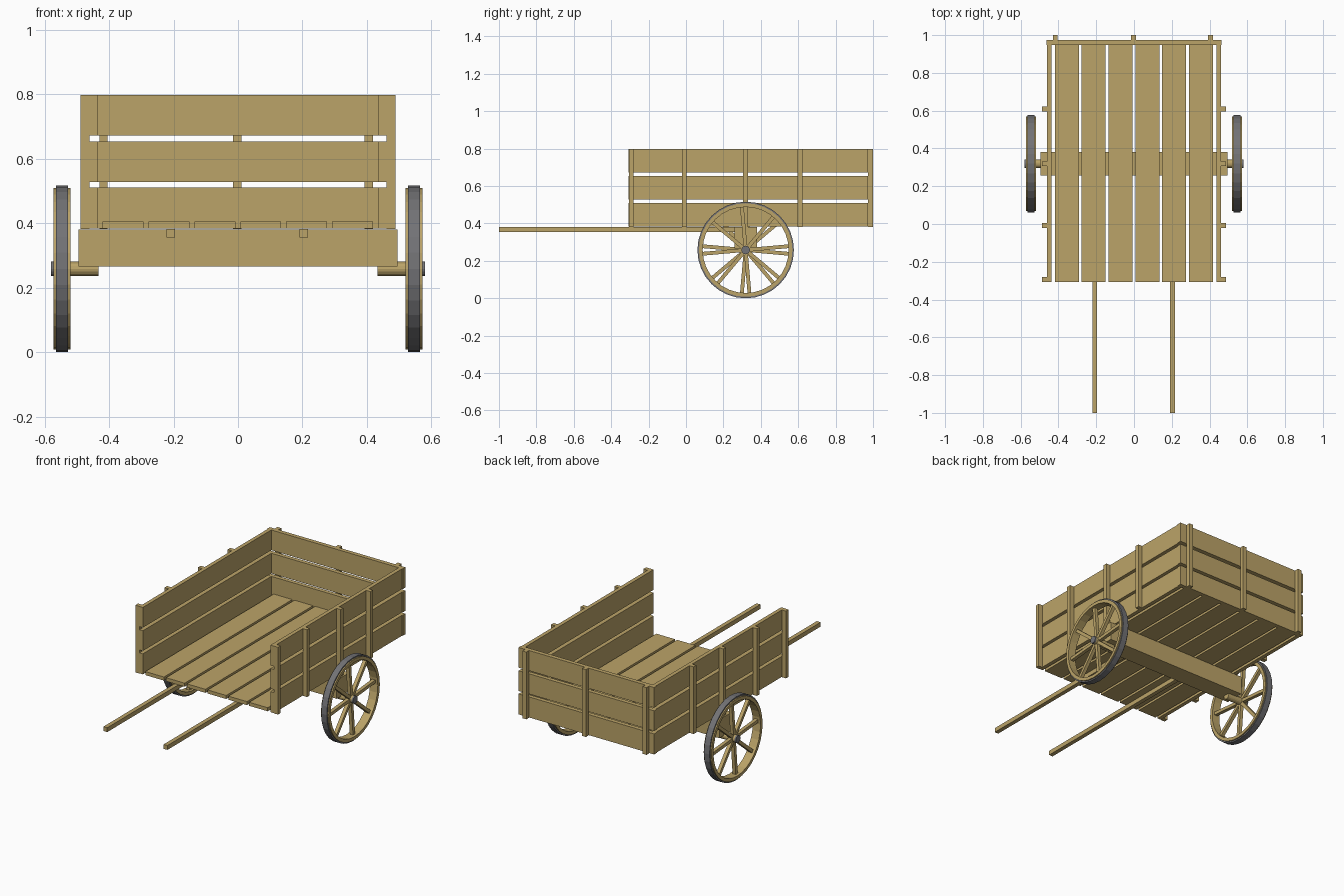
import bpy, bmesh, math
from mathutils import Matrix, Vector

if "Cube" in bpy.data.objects:
    bpy.data.objects.remove(bpy.data.objects["Cube"])


def material(name, rgb):
    m = bpy.data.materials.new(name)
    m.diffuse_color = (*rgb, 1)
    m.use_nodes = True
    m.node_tree.nodes["Principled BSDF"].inputs["Base Color"].default_value = m.diffuse_color
    return m


WOOD = material("tan wood", (0.50, 0.37, 0.14))
IRON = material("grey iron", (0.17, 0.17, 0.18))


def finish(name, bm, mat):
    bmesh.ops.recalc_face_normals(bm, faces=bm.faces)
    me = bpy.data.meshes.new(name)
    bm.to_mesh(me)
    bm.free()
    me.materials.append(mat)
    ob = bpy.data.objects.new(name, me)
    bpy.context.collection.objects.link(ob)
    return ob


def box(name, x, y, z):
    bm = bmesh.new()
    size = Vector((x[1] - x[0], y[1] - y[0], z[1] - z[0]))
    mid = Vector((sum(x) / 2, sum(y) / 2, sum(z) / 2))
    bmesh.ops.create_cube(bm, size=1, matrix=Matrix.Translation(mid) @ Matrix.Diagonal((*size, 1)))
    return finish(name, bm, WOOD)


AY, AZ = 0.319, 0.258  # wheel centre


def rod(name, x0, x1, r, mat):
    bm = bmesh.new()
    m = Matrix.Translation(((x0 + x1) / 2, AY, AZ)) @ Matrix.Rotation(math.pi / 2, 4, 'Y')
    bmesh.ops.create_cone(bm, cap_ends=True, segments=16, radius1=r, radius2=r, depth=abs(x1 - x0), matrix=m)
    return finish(name, bm, mat)


def ring(name, cx, width, r_in, r_out, mat, n=32):
    bm = bmesh.new()
    loops = []
    for i in range(n):
        a = 2 * math.pi * i / n
        loops.append([bm.verts.new((cx + dx, AY + r * math.cos(a), AZ + r * math.sin(a)))
                      for r, dx in ((r_in, -width / 2), (r_out, -width / 2), (r_out, width / 2), (r_in, width / 2))])
    for i in range(n):
        p, q = loops[i], loops[(i + 1) % n]
        for k in range(4):
            bm.faces.new((p[k], p[(k + 1) % 4], q[(k + 1) % 4], q[k]))
    return finish(name, bm, mat)


# Floor planks
for i in range(6):
    c = -0.356 + i * 0.1422
    box(f"floor_plank_{i + 1}", (c - 0.0635, c + 0.0635), (-0.307, 0.948), (0.383, 0.405))

# Side and back boards, three rows
for row, z in enumerate(((0.383, 0.510), (0.528, 0.653), (0.672, 0.797)), 1):
    box(f"back_board_{row}", (-0.464, 0.464), (0.948, 0.974), z)
    for side, s in (("left", -1), ("right", 1)):
        box(f"{side}_board_{row}", sorted((s * 0.436, s * 0.460)), (-0.307, 0.948), z)

# Upright stakes
for i, x in enumerate((-0.417, -0.002, 0.406), 1):
    box(f"back_stake_{i}", (x - 0.013, x + 0.013), (0.974, 1.0), (0.381, 0.797))
for side, s in (("left", -1), ("right", 1)):
    for i, y in enumerate((-0.293, -0.009, 0.319, 0.609), 1):
        box(f"{side}_stake_{i}", sorted((s * 0.460, s * 0.488)), (y - 0.013, y + 0.013), (0.381, 0.797))

# Axle beam and pulling shafts
box("axle_beam", (-0.495, 0.495), (0.258, 0.380), (0.265, 0.380))
for side, x in (("left", -0.208), ("right", 0.204)):
    box(f"{side}_shaft", (x - 0.013, x + 0.013), (-1.0, 0.26), (0.355, 0.382))

# Wheels
for side, s in (("left", -1), ("right", 1)):
    cx = s * 0.546
    rod(f"{side}_axle", s * 0.433, s * 0.574, 0.022, WOOD)
    rod(f"{side}_axle_cap", s * 0.570, s * 0.580, 0.023, IRON)
    ring(f"{side}_wheel_rim", cx, 0.053, 0.230, 0.250, WOOD)
    ring(f"{side}_tyre", cx, 0.038, 0.247, 0.258, IRON)
    bm = bmesh.new()
    for k in range(8):
        a = k * math.pi / 4 + s * math.radians(5)
        m = (Matrix.Translation((cx, AY, AZ)) @ Matrix.Rotation(a, 4, 'X')
             @ Matrix.Translation((0, 0.126, 0)) @ Matrix.Diagonal((0.022, 0.224, 0.020, 1)))
        bmesh.ops.create_cube(bm, size=1, matrix=m)
    finish(f"{side}_spokes", bm, WOOD)
